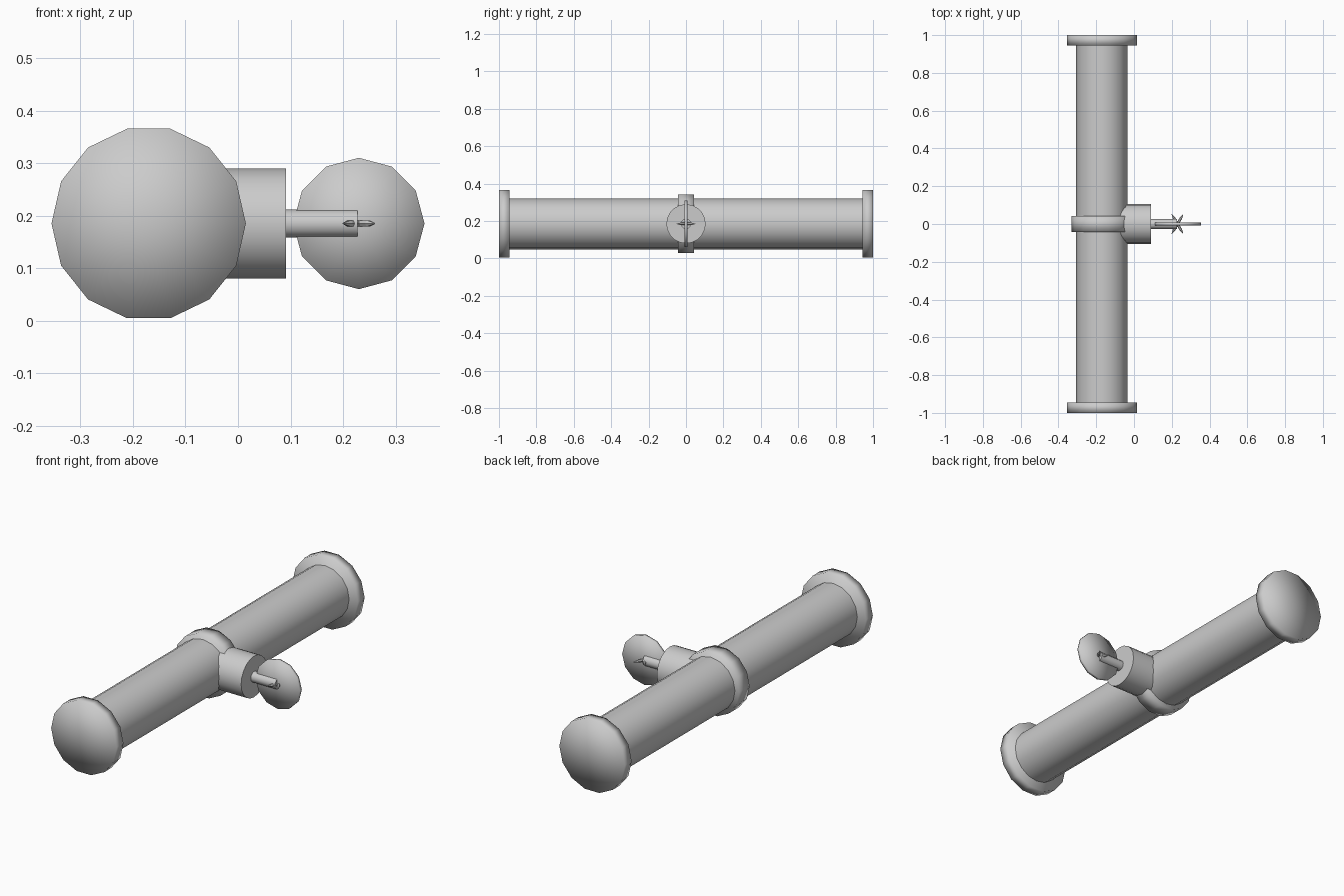
import bpy
import bmesh
from math import radians
from mathutils import Matrix, Vector

if "Cube" in bpy.data.objects:
    bpy.data.objects.remove(bpy.data.objects["Cube"], do_unlink=True)

grey = bpy.data.materials.new("light_grey_metal")
grey.use_nodes = True
grey.diffuse_color = (0.6, 0.6, 0.6, 1)
grey.node_tree.nodes["Principled BSDF"].inputs["Base Color"].default_value = (0.6, 0.6, 0.6, 1)

AXIS_X, AXIS_Z = -0.17, 0.185      # centre line of the main pipe
WHEEL_X = 0.23


def finish(name, bm, soft):
    mesh = bpy.data.meshes.new(name)
    bmesh.ops.recalc_face_normals(bm, faces=bm.faces)
    bm.to_mesh(mesh)
    bm.free()
    mesh.materials.append(grey)
    obj = bpy.data.objects.new(name, mesh)
    bpy.context.collection.objects.link(obj)
    bpy.ops.object.select_all(action="DESELECT")
    obj.select_set(True)
    bpy.context.view_layer.objects.active = obj
    if soft:
        bpy.ops.object.shade_smooth()
    else:
        bpy.ops.object.shade_smooth_by_angle(angle=radians(40))
    return obj


def cylinder(name, start, end, radius, sides, soft=False, caps=True, tip=None):
    """Cylinder between two points, with a corner of the polygon on the side."""
    start, end = Vector(start), Vector(end)
    along = end - start
    turn = along.to_track_quat("Z", "Y").to_matrix().to_4x4()
    place = Matrix.Translation((start + end) / 2) @ turn @ Matrix.Rotation(radians(90), 4, "Z")
    bm = bmesh.new()
    bmesh.ops.create_cone(bm, cap_ends=caps, cap_tris=soft, segments=sides,
                          radius1=radius, radius2=radius if tip is None else tip,
                          depth=along.length, matrix=place)
    return finish(name, bm, soft)


def along_y(name, y0, y1, radius, sides, **options):
    return cylinder(name, (AXIS_X, y0, AXIS_Z), (AXIS_X, y1, AXIS_Z), radius, sides, **options)


def along_x(name, x0, x1, radius, sides, **options):
    return cylinder(name, (x0, 0, AXIS_Z), (x1, 0, AXIS_Z), radius, sides, **options)


# Main pipe, end flanges and middle collar
along_y("main_pipe", -0.97, 0.97, 0.136, 16, caps=False)
along_y("front_flange", -1.0, -0.945, 0.185, 14, soft=True)
along_y("back_flange", 0.945, 1.0, 0.185, 14, soft=True)
along_y("middle_collar", -0.042, 0.042, 0.16, 14, soft=True)

# Side branch and valve stem
along_x("side_branch", -0.075, 0.091, 0.105, 20)
along_x("valve_stem", 0.08, 0.227, 0.027, 12)

# Thin disc handle standing on edge
cylinder("handle_disc", (WHEEL_X, -0.008, AXIS_Z), (WHEEL_X, 0.008, AXIS_Z),
         0.125, 12, soft=True)

# Two crossed pins with pointed ends
centre = Vector((WHEEL_X, 0, AXIS_Z))
for label, side in (("left", 1), ("right", -1)):
    direction = Vector((side * 0.5, 0.85, 0)).normalized()
    neck, point = direction * 0.035, direction * 0.06
    cylinder(label + "_pin", centre - neck, centre + neck, 0.007, 6)
    for end, sign in (("back", 1), ("front", -1)):
        cylinder(label + "_pin_" + end + "_tip", centre + neck * sign,
                 centre + point * sign, 0.007, 6, tip=0.001)
